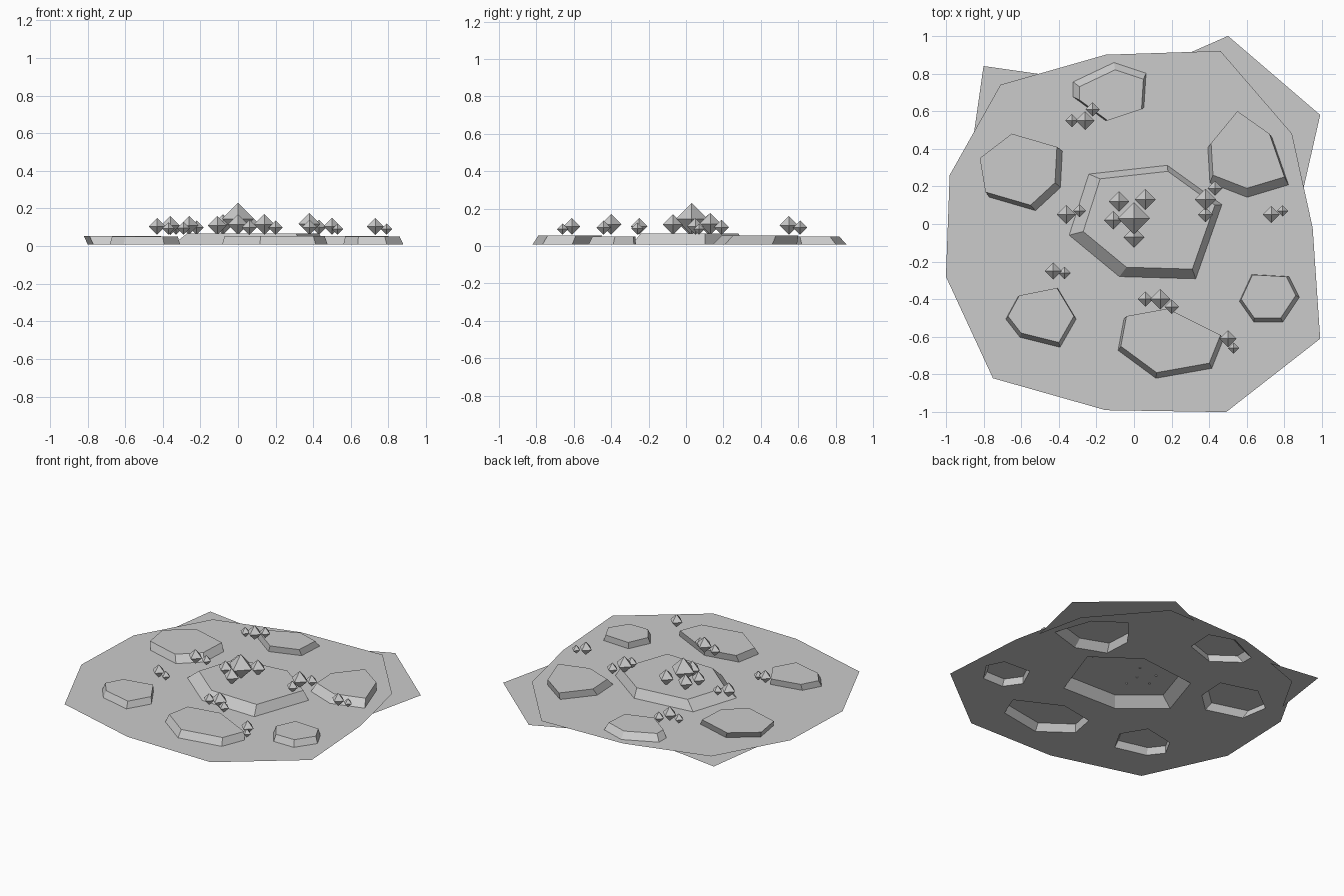
import bpy
from math import cos, sin, pi
from mathutils import Vector
from mathutils.geometry import tessellate_polygon

default_cube = bpy.data.objects.get("Cube")
if default_cube:
    bpy.data.objects.remove(default_cube, do_unlink=True)

GROUND_Z = 0.008      # height of the main ground sheet
CRYSTAL_BASE = 0.06   # height of the lowest tip of every crystal

# One stone colour for everything
stone = bpy.data.materials.new("stone_grey")
stone.use_nodes = True
colour = (0.6, 0.6, 0.6, 1.0)
stone.diffuse_color = colour
stone.node_tree.nodes["Principled BSDF"].inputs["Base Color"].default_value = colour


def make_object(name, vertices, faces):
    mesh = bpy.data.meshes.new(name)
    mesh.from_pydata(vertices, [], faces)
    mesh.materials.append(stone)
    mesh.update()
    part = bpy.data.objects.new(name, mesh)
    bpy.context.collection.objects.link(part)
    return part


def raise_ring(points, height):
    return [Vector((x, y, height)) for x, y in points]


def spread_ring(points, scale, shift):
    """Scale a flat ring about its own middle, then slide it."""
    flat = [Vector(point) for point in points]
    middle = sum(flat, Vector((0, 0))) / len(flat)
    return [middle + (point - middle) * scale + Vector(shift) for point in flat]


def make_sheet(name, outline, height, holes=()):
    """Flat sheet with holes, facing up."""
    loops = [raise_ring(loop, height) for loop in (outline, *holes)]
    vertices = [vertex for loop in loops for vertex in loop]
    faces = []
    for a, b, c in tessellate_polygon(loops):
        normal = (vertices[b] - vertices[a]).cross(vertices[c] - vertices[a])
        faces.append((a, b, c) if normal.z > 0 else (a, c, b))
    return make_object(name, vertices, faces)


def make_slab(name, top, foot, height):
    """Hollow low slab: a top face and walls running down to its foot."""
    count = len(top)
    vertices = raise_ring(top, height) + raise_ring(foot, GROUND_Z)
    # Rings run clockwise, so faces are reversed to look outward
    faces = [tuple(reversed(range(count)))]
    for i in range(count):
        j = (i + 1) % count
        faces.append((i, j, count + j, count + i))
    return make_object(name, vertices, faces)


def make_crystal(name, x, y, radius):
    """Eight-sided double pyramid floating over the ground."""
    middle = CRYSTAL_BASE + radius
    vertices = [(x + radius * cos(i * pi / 2), y + radius * sin(i * pi / 2), middle)
                for i in range(4)]
    vertices += [(x, y, middle + radius), (x, y, CRYSTAL_BASE)]
    faces = []
    for i in range(4):
        j = (i + 1) % 4
        faces += [(i, j, 4), (j, i, 5)]
    return make_object(name, vertices, faces)


# Slabs: name, top ring, top height, foot scale, foot shift
slabs = [
    ("left_slab",
     [(-.82, .35), (-.65, .48), (-.41, .41), (-.42, .22), (-.55, .1), (-.79, .17)],
     .055, 1.02, (.025, -.025)),
    ("back_slab",
     [(-.29, .73), (-.1, .82), (.05, .77), (.04, .61), (-.14, .55), (-.29, .66)],
     .05, 1.14, (-.01, .02)),
    ("back_right_slab",
     [(.41, .43), (.55, .6), (.72, .48), (.8, .25), (.6, .19), (.42, .26)],
     .055, 1.1, (0, -.03)),
    ("centre_slab",
     [(-.18, .24), (.18, .28), (.43, .1), (.31, -.24), (-.04, -.23), (-.27, -.04)],
     .068, 1.16, (-.02, -.01)),
    ("front_left_slab",
     [(-.61, -.38), (-.41, -.34), (-.32, -.49), (-.4, -.63), (-.6, -.58), (-.67, -.49)],
     .05, 1.07, (0, -.015)),
    ("front_slab",
     [(-.04, -.49), (.18, -.45), (.46, -.59), (.4, -.74), (.12, -.79), (-.07, -.65)],
     .055, 1.06, (0, -.02)),
    ("front_right_slab",
     [(.63, -.27), (.81, -.28), (.86, -.38), (.78, -.5), (.64, -.5), (.57, -.4)],
     .05, 1.1, (.005, -.01)),
]

feet = []
for name, top, height, scale, shift in slabs:
    foot = spread_ring(top, scale, shift)
    feet.append(foot)
    make_slab(name, top, foot, height)

# Ground sheet, open under each hollow slab
ground_outline = [
    (-.71, .74), (-.15, .9), (.46, .92), (.84, .48), (.95, -.02), (.99, -.61),
    (.49, -1), (-.15, -.99), (-.75, -.82), (-1, -.28), (-.98, .26),
]
make_sheet("ground_sheet", ground_outline, GROUND_Z, feet)

# Corners of a lower sheet that peep out behind the ground
make_sheet("lower_sheet_left",
           [(-.86, .42), (-.8, .84), (-.45, .79), (-.7, .7)], 0)
make_sheet("lower_sheet_right",
           [(.25, .89), (.5, 1), (.99, .58), (.89, .14), (.82, .46), (.45, .89)], 0)

# Crystal clusters: each crystal is x, y, radius
clusters = {
    "centre": [(0, .03, .085), (-.08, .12, .055), (.06, .13, .055),
               (-.11, .02, .05), (0, -.07, .055)],
    "left": [(-.36, .05, .05), (-.29, .07, .035)],
    "right": [(.38, .13, .058), (.43, .19, .04), (.38, .05, .04)],
    "far_right": [(.73, .05, .045), (.79, .07, .03)],
    "front_left": [(-.43, -.25, .045), (-.37, -.26, .033)],
    "front": [(.14, -.4, .055), (.06, -.4, .04), (.2, -.44, .038)],
    "front_right": [(.5, -.61, .045), (.53, -.66, .03)],
    "back": [(-.26, .55, .05), (-.33, .55, .035), (-.22, .61, .038)],
}
for place, crystals in clusters.items():
    for number, crystal in enumerate(crystals, 1):
        make_crystal(f"{place}_crystal_{number}", *crystal)
